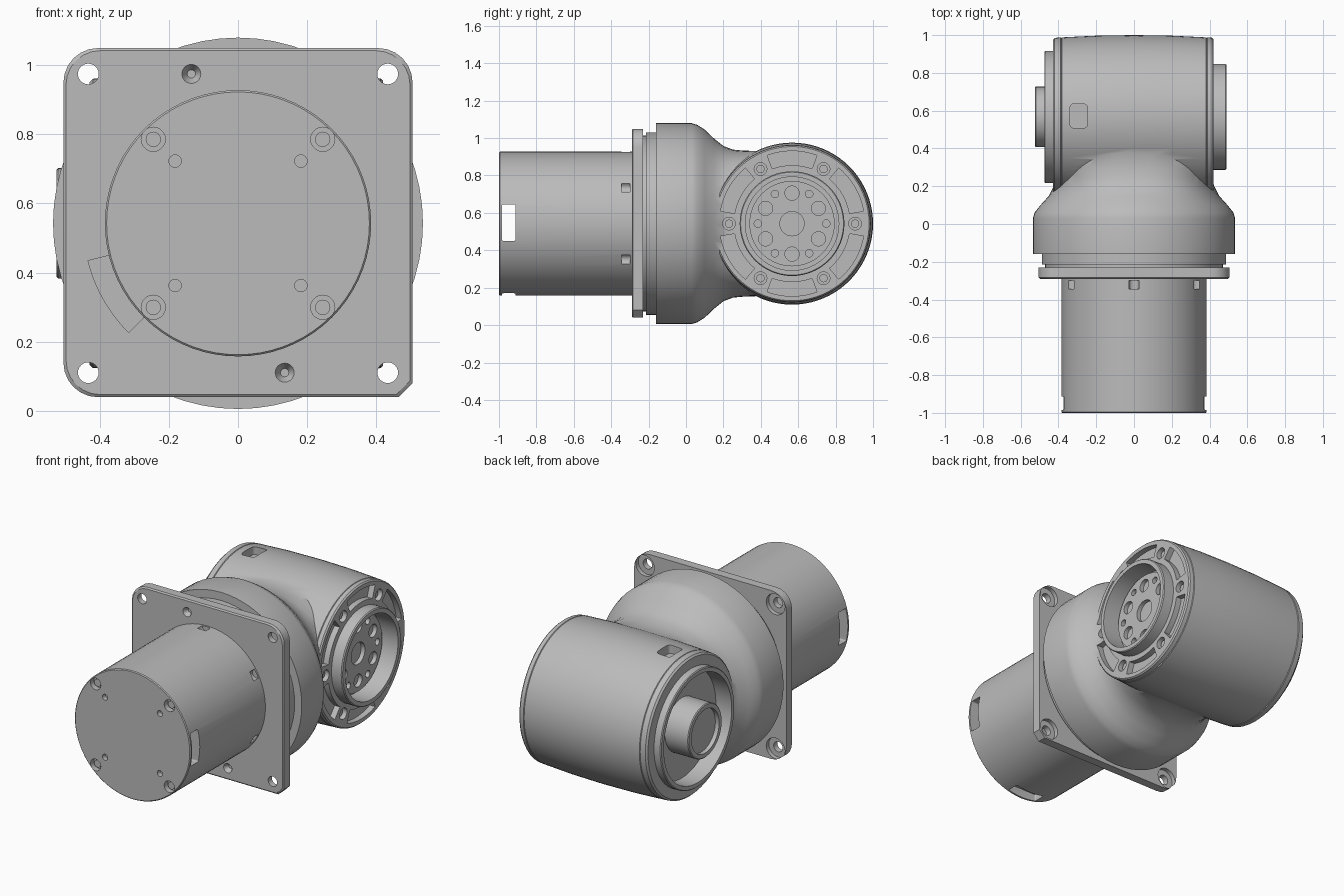
import bpy, bmesh, math
from math import cos, sin, radians, copysign

if "Cube" in bpy.data.objects:
    bpy.data.objects.remove(bpy.data.objects["Cube"])

CZ = 0.5425          # height of both axes
CY = 0.567           # y of the cross barrel axis

grey = bpy.data.materials.new("machined grey")
grey.use_nodes = True
colour = (0.5, 0.5, 0.5, 1)
grey.diffuse_color = colour
grey.node_tree.nodes["Principled BSDF"].inputs["Base Color"].default_value = colour


# ---------- helpers ----------
def put(axis, a, u, v):
    return {"x": (a, u, v), "y": (u, a, v), "z": (u, v, a)}[axis]


def circle(cu, cv, r, n=32):
    return [(cu + r * cos(math.tau * i / n), cv + r * sin(math.tau * i / n)) for i in range(n)]


def sector(cu, cv, r0, r1, a0, a1, n=10):
    angs = [radians(a0 + (a1 - a0) * i / n) for i in range(n + 1)]
    return ([(cu + r1 * cos(a), cv + r1 * sin(a)) for a in angs]
            + [(cu + r0 * cos(a), cv + r0 * sin(a)) for a in reversed(angs)])


def rounded(cu, cv, hu, hv, r, n=6):
    pts = []
    for k, (su, sv) in enumerate([(1, 1), (-1, 1), (-1, -1), (1, -1)]):
        for i in range(n + 1):
            a = math.pi / 2 * (k + i / n)
            pts.append((cu + su * (hu - r) + r * cos(a), cv + sv * (hv - r) + r * sin(a)))
    return pts


def polar(cu, cv, r, deg):
    return cu + r * cos(radians(deg)), cv + r * sin(radians(deg))


def loft(bm, axis, rings):
    """Skin a list of (position, outline) rings and cap both ends."""
    loops = [[bm.verts.new(put(axis, a, u, v)) for u, v in pts] for a, pts in rings]
    for p, q in zip(loops, loops[1:]):
        for i in range(len(p)):
            j = (i + 1) % len(p)
            bm.faces.new((p[i], p[j], q[j], q[i]))
    bm.faces.new(loops[0])
    bm.faces.new(loops[-1])


def prism(bm, axis, pts, a0, a1):
    loft(bm, axis, [(a0, pts), (a1, pts)])


def finish(name, bm):
    bmesh.ops.recalc_face_normals(bm, faces=bm.faces)
    mesh = bpy.data.meshes.new(name)
    bm.to_mesh(mesh)
    bm.free()
    mesh.materials.append(grey)
    ob = bpy.data.objects.new(name, mesh)
    bpy.context.collection.objects.link(ob)
    return ob


def activate(ob):
    bpy.ops.object.select_all(action="DESELECT")
    ob.select_set(True)
    bpy.context.view_layer.objects.active = ob


def combine(ob, bm, operation="DIFFERENCE"):
    tool = finish("cutter", bm)
    tool.hide_render = True
    mod = ob.modifiers.new("cut", "BOOLEAN")
    mod.operation, mod.solver, mod.object = operation, "EXACT", tool
    activate(ob)
    bpy.ops.object.modifier_apply(modifier=mod.name)
    bpy.data.objects.remove(tool)


def smooth(ob):
    activate(ob)
    bpy.ops.object.shade_smooth_by_angle(angle=radians(32))


def lathe(bm, axis, cu, cv, profile, n=64):
    loft(bm, axis, [(a, circle(cu, cv, r, n)) for a, r in profile])


# ---------- motor housing ----------
bm = bmesh.new()
lathe(bm, "y", 0, CZ, [(-1, 0.38), (-0.995, 0.385), (-0.24, 0.385)], 72)
motor = finish("motor_housing", bm)
bm = bmesh.new()
for sx in (-1, 1):
    for sz in (-1, 1):
        prism(bm, "y", circle(0.245 * sx, CZ + 0.243 * sz, 0.035, 20), -1.05, -0.965)
        prism(bm, "y", circle(0.182 * sx, CZ + 0.18 * sz, 0.018, 16), -1.05, -0.97)
prism(bm, "x", rounded(-0.948, 0.548, 0.036, 0.098, 0.008), -0.5, 0.5)
prism(bm, "z", rounded(0, -0.948, 0.098, 0.036, 0.008), 0.1, 0.21)
for k in range(6):
    u, v = polar(0, CZ, 0.385, 30 + 60 * k)
    prism(bm, "y", circle(u, v, 0.028, 12), -0.345, -0.3)
combine(motor, bm)
smooth(motor)

bm = bmesh.new()
for sx in (-1, 1):
    for sz in (-1, 1):
        prism(bm, "y", circle(0.245 * sx, CZ + 0.243 * sz, 0.022, 16), -0.982, -0.96)
smooth(finish("motor_screws", bm))

# ---------- square mounting flange ----------
outline = rounded(0, CZ + 0.002, 0.505, 0.505, 0.1)[:-7] + [(0.465, 0.0395), (0.505, 0.08)]
inner = [(u * 0.985, CZ + (v - CZ) * 0.985) for u, v in outline]
bm = bmesh.new()
loft(bm, "y", [(-0.29, inner), (-0.283, outline), (-0.23, outline)])
flange = finish("mounting_flange", bm)
bm = bmesh.new()
for sx in (-1, 1):
    for sz in (-1, 1):
        u, v = 0.433 * sx, CZ + 0.432 * sz
        lathe(bm, "y", u, v, [(-0.35, 0.03), (-0.255, 0.03), (-0.255, 0.062), (-0.2, 0.062)], 24)
    loft(bm, "y", [(-0.3, circle(0.135 * sx, CZ - 0.432 * sx, 0.033, 24)),
                   (-0.262, circle(0.135 * sx, CZ - 0.432 * sx, 0.012, 24))])
prism(bm, "y", sector(0, CZ, 0.37, 0.447, 194, 225), -0.3, -0.245)
combine(flange, bm)
smooth(flange)

bm = bmesh.new()
lathe(bm, "y", 0, CZ, [(-0.24, 0.47), (-0.215, 0.47), (-0.215, 0.488), (-0.14, 0.488)])
smooth(finish("flange_spacer", bm))


# ---------- bell housing blended into the cross barrel ----------
def superellipse(hu, hv, p, n=64):
    pts = []
    for i in range(n):
        c, s = cos(math.tau * i / n), sin(math.tau * i / n)
        pts.append((copysign(hu * abs(c) ** (2 / p), c), CZ + copysign(hv * abs(s) ** (2 / p), s)))
    return pts


sections = [(-0.16, 0.535, 0.537, 2), (0.03, 0.535, 0.537, 2), (0.06, 0.527, 0.528, 2),
            (0.10, 0.495, 0.503, 2), (0.15, 0.45, 0.455, 2.1), (0.2, 0.425, 0.415, 2.3),
            (0.25, 0.415, 0.396, 2.5), (0.3, 0.413, 0.391, 2.7), (0.38, 0.41, 0.388, 2.9),
            (0.5, 0.405, 0.39, 2.9)]
bm = bmesh.new()
loft(bm, "y", [(y, superellipse(hx, hz, p)) for y, hx, hz, p in sections])
body = finish("joint_housing", bm)

bm = bmesh.new()
profile = [(-0.43, 0.408), (-0.42, 0.418), (-0.388, 0.421), (-0.385, 0.417), (-0.382, 0.421),
           (-0.2, 0.43), (0, 0.433), (0.2, 0.43), (0.382, 0.421), (0.385, 0.417),
           (0.388, 0.421), (0.412, 0.419), (0.42, 0.412)]
lathe(bm, "x", CY, CZ, profile, 80)
combine(body, bm, "UNION")

bm = bmesh.new()
prism(bm, "x", circle(CY, CZ, 0.279, 64), 0.3, 0.6)
prism(bm, "x", circle(CY, CZ, 0.349, 64), -0.6, -0.3)
for k in range(6):
    prism(bm, "x", sector(CY, CZ, 0.312, 0.388, 60 * k + 10, 60 * k + 50), 0.385, 0.5)
    prism(bm, "x", circle(*polar(CY, CZ, 0.337, 60 * k), 0.034, 20), 0.37, 0.5)
prism(bm, "z", rounded(-0.293, CY + 0.005, 0.046, 0.064, 0.02), 0.915, 1.1)
combine(body, bm)
smooth(body)

bm = bmesh.new()
for k in range(6):
    prism(bm, "x", circle(*polar(CY, CZ, 0.337, 60 * k), 0.022, 16), 0.36, 0.4)
smooth(finish("housing_screws", bm))

# ---------- output hub on the left end ----------
bm = bmesh.new()
lathe(bm, "x", CY, CZ, [(0.29, 0.28), (0.484, 0.28), (0.49, 0.275)])
hub = finish("output_hub", bm)
bm = bmesh.new()
prism(bm, "x", circle(CY, CZ, 0.25, 64), 0.37, 0.6)
combine(hub, bm)
smooth(hub)

bm = bmesh.new()
prism(bm, "x", circle(CY, CZ, 0.228, 64), 0.36, 0.4)
disc = finish("output_disc", bm)
bm = bmesh.new()
prism(bm, "x", circle(CY, CZ, 0.065), 0.375, 0.5)
for k in range(6):
    u, v = polar(CY, CZ, 0.163, 60 * k + 30)
    prism(bm, "x", circle(u, v, 0.038, 20), 0.375, 0.5)
    u, v = polar(CY, CZ, 0.183, 60 * k)
    prism(bm, "x", circle(u, v, 0.02, 16), 0.375, 0.5)
combine(disc, bm)
smooth(disc)

# ---------- rear cup and connector on the right end ----------
bm = bmesh.new()
lathe(bm, "x", CY, CZ, [(-0.475, 0.345), (-0.47, 0.35), (-0.29, 0.35)])
cup = finish("rear_cup", bm)
bm = bmesh.new()
prism(bm, "x", circle(CY, CZ, 0.322, 64), -0.6, -0.37)
combine(cup, bm)
smooth(cup)

bm = bmesh.new()
for k in range(3):
    u, v = polar(CY, CZ, 0.25, 120 * k + 90)
    prism(bm, "x", circle(u, v, 0.035, 20), -0.38, -0.36)
    prism(bm, "x", circle(u, v, 0.018, 6), -0.39, -0.36)
smooth(finish("rear_screws", bm))

bm = bmesh.new()
lathe(bm, "x", CY, CZ, [(-0.525, 0.155), (-0.52, 0.16), (-0.36, 0.16)], 48)
connector = finish("connector_barrel", bm)
bm = bmesh.new()
for k in range(3):
    prism(bm, "x", sector(CY, CZ, 0.04, 0.13, 120 * k + 10, 120 * k + 110), -0.6, -0.42)
prism(bm, "x", circle(CY, CZ, 0.131, 48), -0.6, -0.5)
combine(connector, bm)
smooth(connector)
